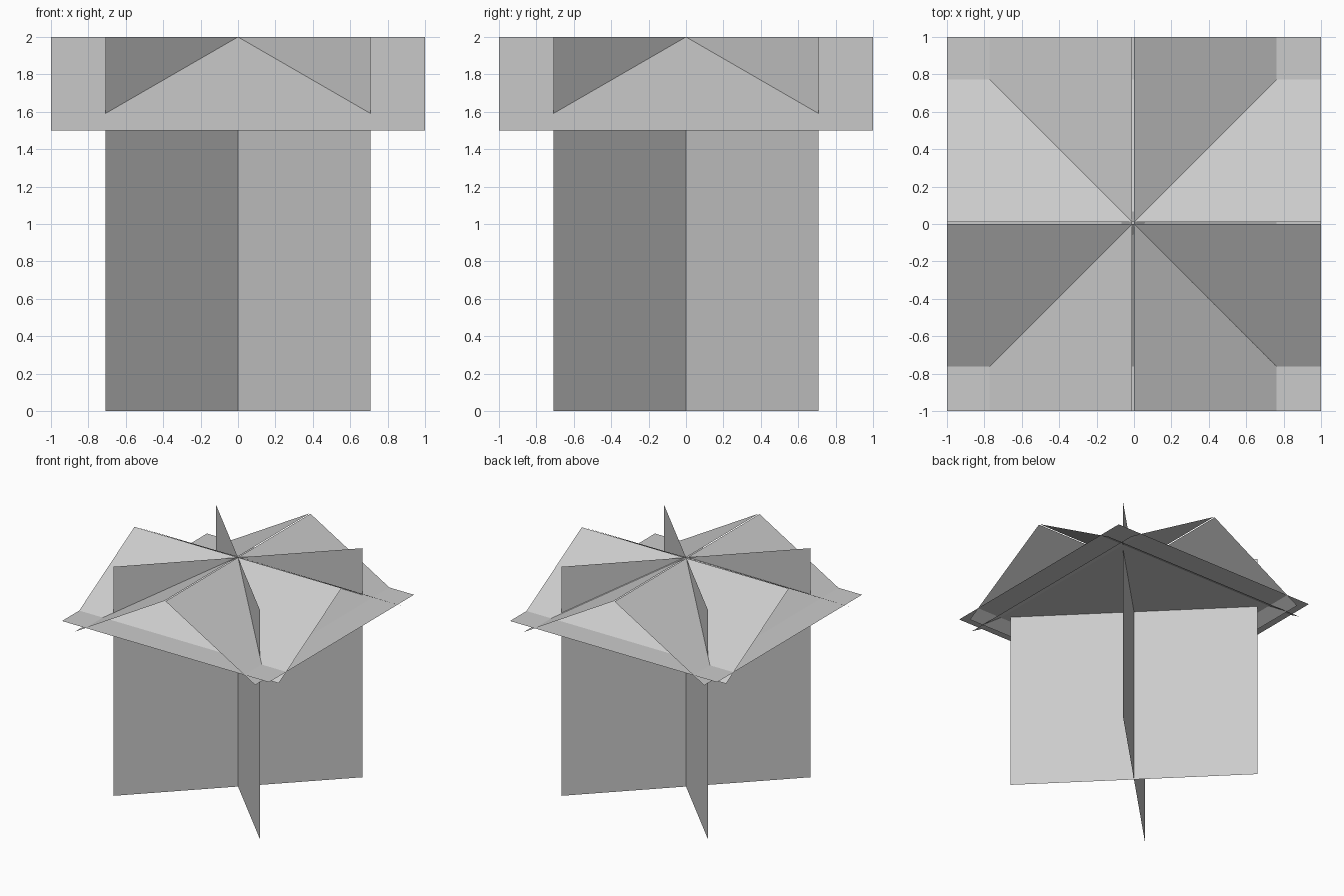
import bpy
from math import sin, cos, pi, radians, sqrt
from mathutils import Matrix

if "Cube" in bpy.data.objects:
    bpy.data.objects.remove(bpy.data.objects["Cube"])


def sheet(name, corners, turn=0.0):
    """One flat four-cornered sheet, turned about z."""
    rot = Matrix.Rotation(turn, 4, 'Z')
    mesh = bpy.data.meshes.new(name)
    mesh.from_pydata(corners, [], [(0, 1, 2, 3)])
    mesh.transform(rot)
    mesh.update()
    obj = bpy.data.objects.new(name, mesh)
    bpy.context.collection.objects.link(obj)
    return obj


HEIGHT = 2.0
TILT = radians(30)

# Two upright sheets crossing on the diagonals
for i in range(2):
    sheet(f"upright_sheet_{i + 1}",
          [(-1, 0, 0), (1, 0, 0), (1, 0, HEIGHT), (-1, 0, HEIGHT)],
          pi / 4 + i * pi / 2)

# Four canopy sheets sloping down from the top centre; two leave a thin ridge gap
run, drop = cos(TILT), sin(TILT)
for i, (side, gap) in enumerate((("right", 0), ("back", 0.01),
                                 ("left", 0.01), ("front", 0))):
    sheet(f"canopy_slope_{side}",
          [(gap, -1, HEIGHT), (gap + run, -1, HEIGHT - drop),
           (gap + run, 1, HEIGHT - drop), (gap, 1, HEIGHT)],
          i * pi / 2)

# Level sheet under the canopy
level = 1.56
sheet("canopy_level", [(-1, -1, level), (1, -1, level),
                       (1, 1, level), (-1, 1, level)])
